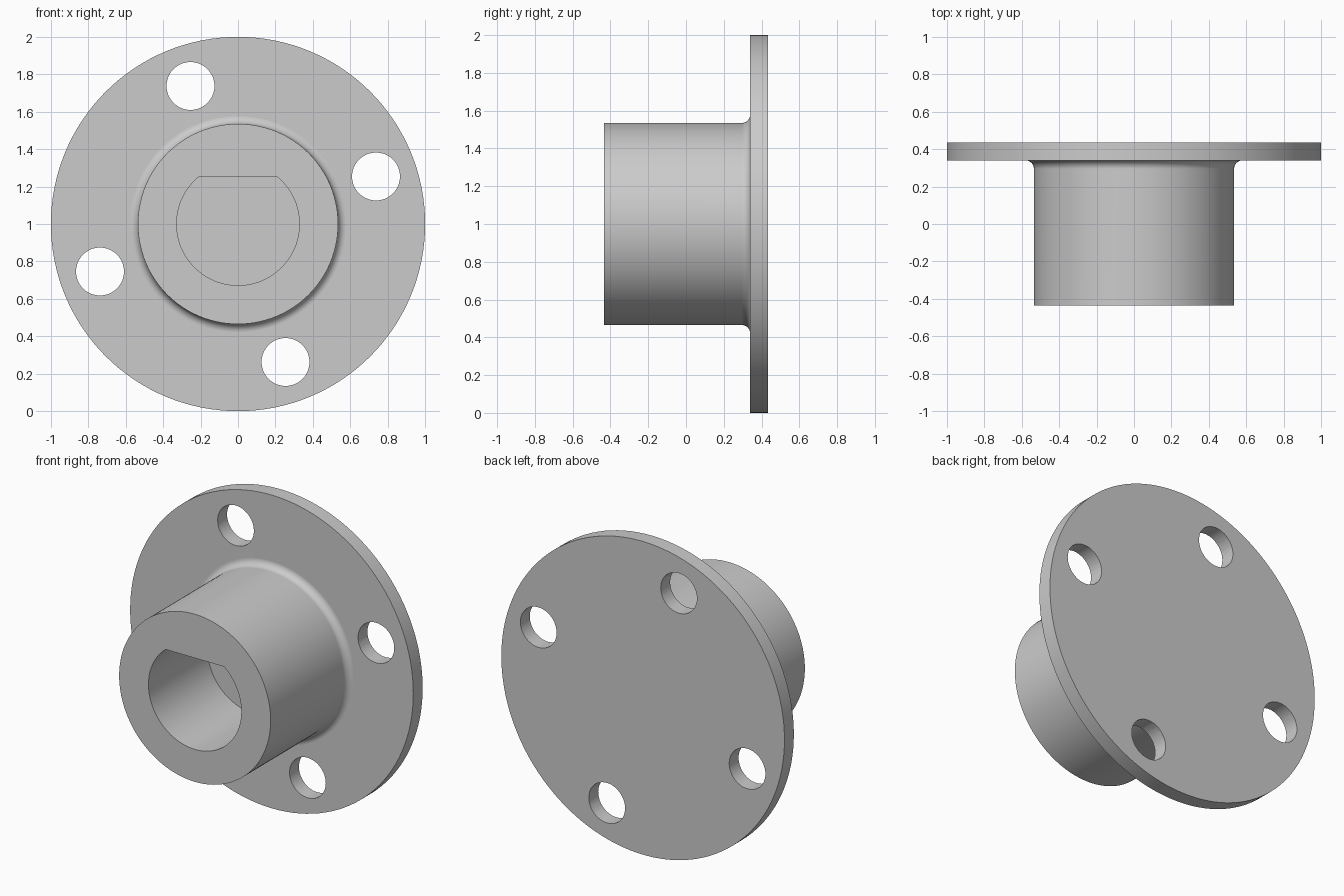
import bpy, bmesh, math
from mathutils import Matrix, Vector

if "Cube" in bpy.data.objects:
    bpy.data.objects.remove(bpy.data.objects["Cube"])

CENTRE = Vector((0, 0, 1))
BACK, FLANGE_FRONT, HUB_FRONT = 0.435, 0.34, -0.435
HUB_R, FILLET, BORE_R, FLAT = 0.535, 0.045, 0.328, 0.255
BORE_END = 0.16
HOLE_R, BOLT_R, BOLT_ANGLE = 0.128, 0.78, 19

metal = bpy.data.materials.new("grey_metal")
metal.use_nodes = True
colour = (0.6, 0.6, 0.6, 1)
metal.diffuse_color = colour
metal.node_tree.nodes["Principled BSDF"].inputs["Base Color"].default_value = colour


def finish(name, bm):
    bmesh.ops.remove_doubles(bm, verts=bm.verts, dist=0.0001)
    bmesh.ops.recalc_face_normals(bm, faces=bm.faces)
    mesh = bpy.data.meshes.new(name)
    bm.to_mesh(mesh)
    bm.free()
    mesh.materials.append(metal)
    obj = bpy.data.objects.new(name, mesh)
    bpy.context.collection.objects.link(obj)
    return obj


def lathe(name, profile, steps):
    """Spin a (radius, y) profile about the hub axis."""
    bm = bmesh.new()
    verts = [bm.verts.new((r, y, 1)) for r, y in profile]
    edges = [bm.edges.new(pair) for pair in zip(verts, verts[1:])]
    bmesh.ops.spin(bm, geom=verts + edges, cent=CENTRE, axis=(0, 1, 0),
                   angle=math.tau, steps=steps, use_merge=True)
    return finish(name, bm)


def prism(name, outline, y0, y1):
    """Extrude an (x, z) outline along y."""
    bm = bmesh.new()
    face = bm.faces.new([bm.verts.new((x, y0, z)) for x, z in outline])
    new = bmesh.ops.extrude_face_region(bm, geom=[face])["geom"]
    bmesh.ops.translate(bm, vec=(0, y1 - y0, 0),
                        verts=[v for v in new if isinstance(v, bmesh.types.BMVert)])
    return finish(name, bm)


def arc(cx, cz, r, start, end, count):
    return [(cx + r * math.cos(start + (end - start) * i / count),
             cz + r * math.sin(start + (end - start) * i / count))
            for i in range(count + 1)]


# Flange and hub, joined by a concave fillet
fillet = arc(HUB_R + FILLET, FLANGE_FRONT - FILLET, FILLET, math.pi, math.pi / 2, 8)
body = lathe("flanged_hub", [(0, HUB_FRONT), (HUB_R, HUB_FRONT)] + fillet
             + [(1, FLANGE_FRONT), (1, BACK), (0, BACK)], 128)

# Blind D-shaped bore: the arc's open ends close into the flat
a = math.asin(FLAT / BORE_R)
cutters = [prism("bore_cutter", arc(0, 1, BORE_R, math.pi - a, math.tau + a, 72),
                 HUB_FRONT - 0.1, BORE_END)]

# Four bolt holes
for i in range(4):
    t = math.radians(BOLT_ANGLE + 90 * i)
    ring = arc(BOLT_R * math.cos(t), 1 + BOLT_R * math.sin(t), HOLE_R, 0, math.tau, 48)
    cutters.append(prism(f"bolt_hole_cutter_{i + 1}", ring[:-1],
                         FLANGE_FRONT - 0.1, BACK + 0.1))

bpy.context.view_layer.objects.active = body
for cutter in cutters:
    mod = body.modifiers.new("cut", "BOOLEAN")
    mod.operation, mod.solver, mod.object = "DIFFERENCE", "EXACT", cutter
    bpy.ops.object.modifier_apply(modifier=mod.name)
    bpy.data.objects.remove(cutter)

# Smooth round walls, crisp rims, flat faces kept flat
bpy.ops.object.select_all(action="DESELECT")
body.select_set(True)
bpy.ops.object.shade_smooth_by_angle(angle=math.radians(30))
weighted = body.modifiers.new("flat_faces", "WEIGHTED_NORMAL")
weighted.keep_sharp = True
